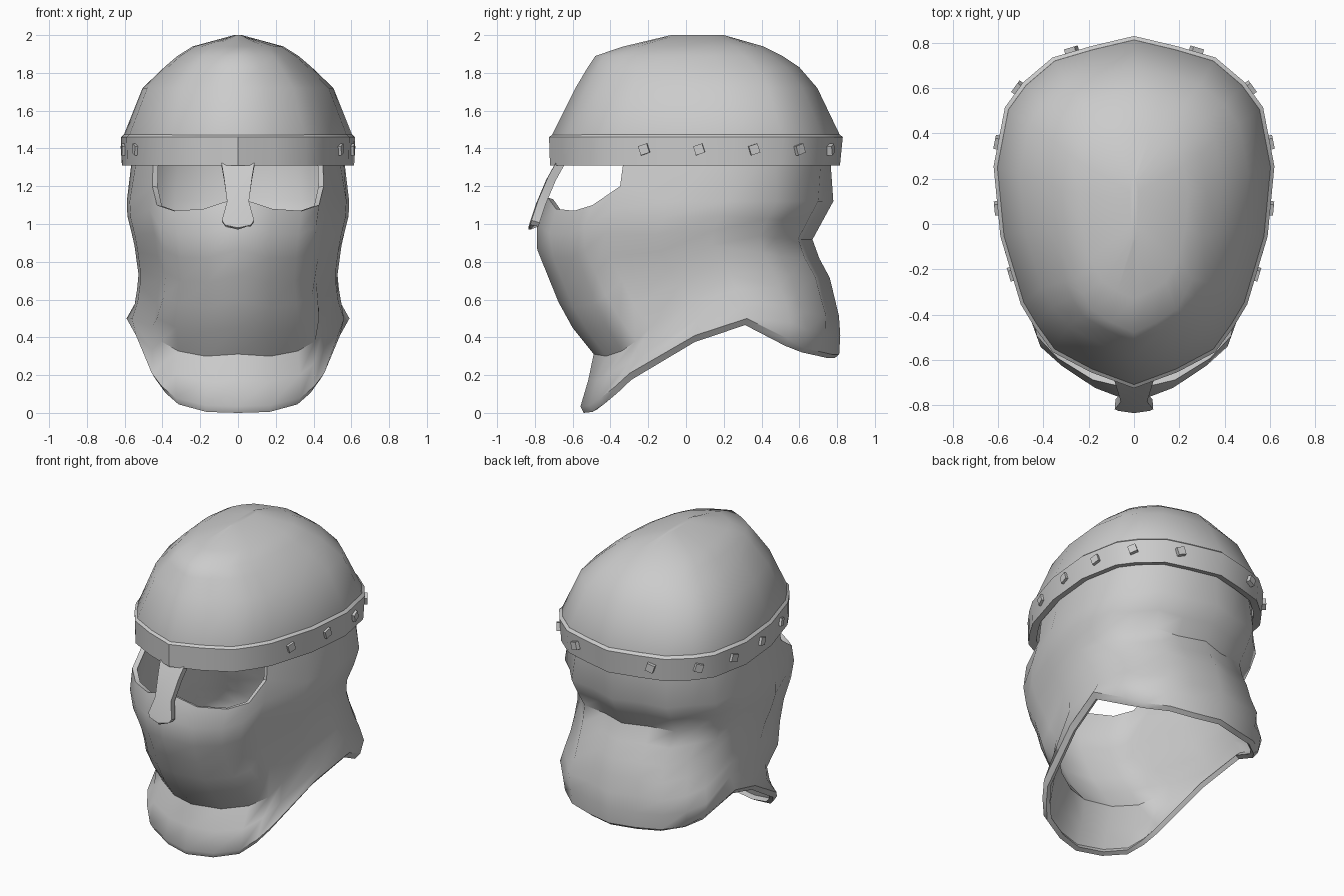
import bpy, bmesh, math
from mathutils import Vector, Matrix

cube = bpy.data.objects.get("Cube")
if cube:
    bpy.data.objects.remove(cube, do_unlink=True)

steel = bpy.data.materials.new("grey_steel")
steel.use_nodes = True
GREY = (0.6, 0.6, 0.6, 1)
steel.diffuse_color = GREY
steel.node_tree.nodes["Principled BSDF"].inputs["Base Color"].default_value = GREY

# Left half of the egg-shaped plan, front to back
HALF = [(0, -.72), (.19, -.65), (.36, -.56), (.44, -.45), (.50, -.35), (.59, -.05),
        (.62, .26), (.57, .52), (.49, .63), (.36, .74), (.19, .79), (0, .835)]
N = len(HALF)
UNIT = [(x / .62, (y + .72) / 1.555) for x, y in HALF]


def place(j, width, front, back, z):
    u, t = UNIT[j]
    return Vector((width * u, front + (back - front) * t, z))


def mirror_ring(half):
    return half + [Vector((-p.x, p.y, p.z)) for p in half[-2:0:-1]]


def ring(width, front, back, z):
    return mirror_ring([place(j, width, front, back, z) for j in range(N)])


def interp(table, z):
    for (z0, v0), (z1, v1) in zip(table, table[1:]):
        if z >= z1:
            return v0 + (v1 - v0) * max(0, (z0 - z) / (z0 - z1))
    return table[-1][1]


def finish(name, bm, thickness=0, angle=40):
    mesh = bpy.data.meshes.new(name)
    bm.to_mesh(mesh)
    bm.free()
    mesh.materials.append(steel)
    obj = bpy.data.objects.new(name, mesh)
    bpy.context.collection.objects.link(obj)
    bpy.ops.object.select_all(action='DESELECT')
    obj.select_set(True)
    bpy.context.view_layer.objects.active = obj
    if thickness:
        mod = obj.modifiers.new("thickness", 'SOLIDIFY')
        mod.thickness = thickness
        mod.offset = -1
        bpy.ops.object.modifier_apply(modifier=mod.name)
    bpy.ops.object.shade_smooth_by_angle(angle=math.radians(angle))


def loft(rings, closed=True, skip=lambda r, j: False):
    """Skin a list of point rows, ordered from low to high."""
    bm = bmesh.new()
    rows = [[bm.verts.new(p) for p in r] for r in rings]
    count = len(rows[0])
    for r in range(len(rows) - 1):
        for j in range(count if closed else count - 1):
            k = (j + 1) % count
            if not skip(r, j):
                bm.faces.new((rows[r][j], rows[r][k], rows[r + 1][k], rows[r + 1][j]))
    return bm, rows


# Domed skull with a short crest along the top
dome = [(.60, -.70, .805, 1.38), (.605, -.71, .815, 1.47), (.505, -.585, .695, 1.72), (.39, -.52, .60, 1.83),
        (.32, -.48, .51, 1.89), (.24, -.33, .41, 1.94), (.02, -.08, .20, 2.0)]
bm, rows = loft([ring(*d) for d in dome])
bm.faces.new(rows[-1])
finish("dome", bm, .03, 50)

# Brow band: closed ring section, front edge bevelled at the top
section = [(.57, -.665, .77, 1.32), (.615, -.72, .815, 1.31), (.62, -.725, .83, 1.46),
           (.603, -.705, .813, 1.475), (.57, -.665, .77, 1.46), (.57, -.665, .77, 1.32)]
bm, rows = loft([ring(*s) for s in section])
bmesh.ops.remove_doubles(bm, verts=bm.verts, dist=.0001)
finish("brow_band", bm, 0, 35)

# Mail curtain: vertical profiles of side, front and back, given by height
SIDE = [(1.4, .555), (1.3, .56), (1.08, .595), (.9, .55), (.72, .525), (.58, .545), (.5, .59), (.38, .56), (.1, .57)]
FRONT = [(1.4, -.66), (1.32, -.67), (1.13, -.735), (1.0, -.79), (.87, -.79), (.5, -.64), (.3, -.48), (.03, -.56)]
BACK = [(1.4, .76), (1.12, .78), (.9, .66), (.72, .76), (.47, .82), (.29, .81), (.2, .5), (.03, .5)]
BOTTOM = [.035, .04, .08, .14, .21, .41, .50, .39, .34, .32, .31, .31]
RIM = [1.14, 1.08, 1.07, 1.10, 1.20]       # lower edge of the eye opening
STEPS = 9


def curtain_point(j, row):
    rim = RIM[j] if j < len(RIM) else 1.12
    z = 1.4 if row == STEPS else BOTTOM[j] + (rim - BOTTOM[j]) * row / (STEPS - 1)
    # The flare of the hem follows the rising lower edge
    rise = (BOTTOM[j] - BOTTOM[0]) * min(1, max(0, (1 - z) / .75))
    p = place(j, interp(SIDE, z), interp(FRONT, z - rise), interp(BACK, z), z)
    fold = -.014 * (-1) ** j if 1 < row < STEPS and 1 < j < N - 1 and j != 6 else 0
    return p + Vector((p.x, p.y, 0)).normalized() * fold


def hem_point(j):
    p = curtain_point(j, 0)
    return Vector((p.x * .95, p.y * .97, p.z - (.035 if j < 8 else .02)))


curtain = [mirror_ring([hem_point(j) for j in range(N)])]
curtain += [mirror_ring([curtain_point(j, r) for j in range(N)]) for r in range(STEPS + 1)]
last = len(RIM) - 1
opening = lambda r, j: r == STEPS and (j < last or j >= 2 * N - 2 - last)
bm, rows = loft(curtain, skip=opening)
loose = [v for v in bm.verts if not v.link_faces]
bmesh.ops.delete(bm, geom=loose, context='VERTS')
finish("mail_curtain", bm, .03, 45)

# Nose guard: tapered strip with a flared pointed tip
strip = [(0, .97, -.835), (.07, .995, -.835), (.085, 1.02, -.828), (.058, 1.12, -.795), (.075, 1.25, -.74),
         (.09, 1.34, -.69)]
guard = [[Vector((-w, y + .01, z)), Vector((0, y, min(z, max(.97, z - .015)))),
          Vector((w, y + .01, z))] for w, z, y in strip]
bm, rows = loft(guard, closed=False)
bmesh.ops.remove_doubles(bm, verts=bm.verts, dist=.0001)
finish("nose_guard", bm, .045, 30)

# Square studs turned on the band, mirrored left and right
for n, y in enumerate([-.22, .07, .36, .60, .765]):
    for (x0, y0), (x1, y1) in zip(HALF, HALF[1:]):
        if y0 <= y <= y1:
            x = x0 + (x1 - x0) * (y - y0) / (y1 - y0)
            normal = Vector((y1 - y0, x0 - x1, 0)).normalized()
    for side, label in ((1, "left"), (-1, "right")):
        facing = Vector((normal.x * side, normal.y, 0))
        turn = facing.to_track_quat('Z', 'Y').to_matrix().to_4x4()
        bm = bmesh.new()
        bmesh.ops.create_cube(bm, size=1, matrix=Matrix.Translation((x * side, y, 1.395)) @ turn
                              @ Matrix.Rotation(math.radians(18 * side), 4, 'Z')
                              @ Matrix.Diagonal((.05, .05, .03, 1)))
        finish(f"stud_{label}_{n + 1}", bm, 0, 30)
